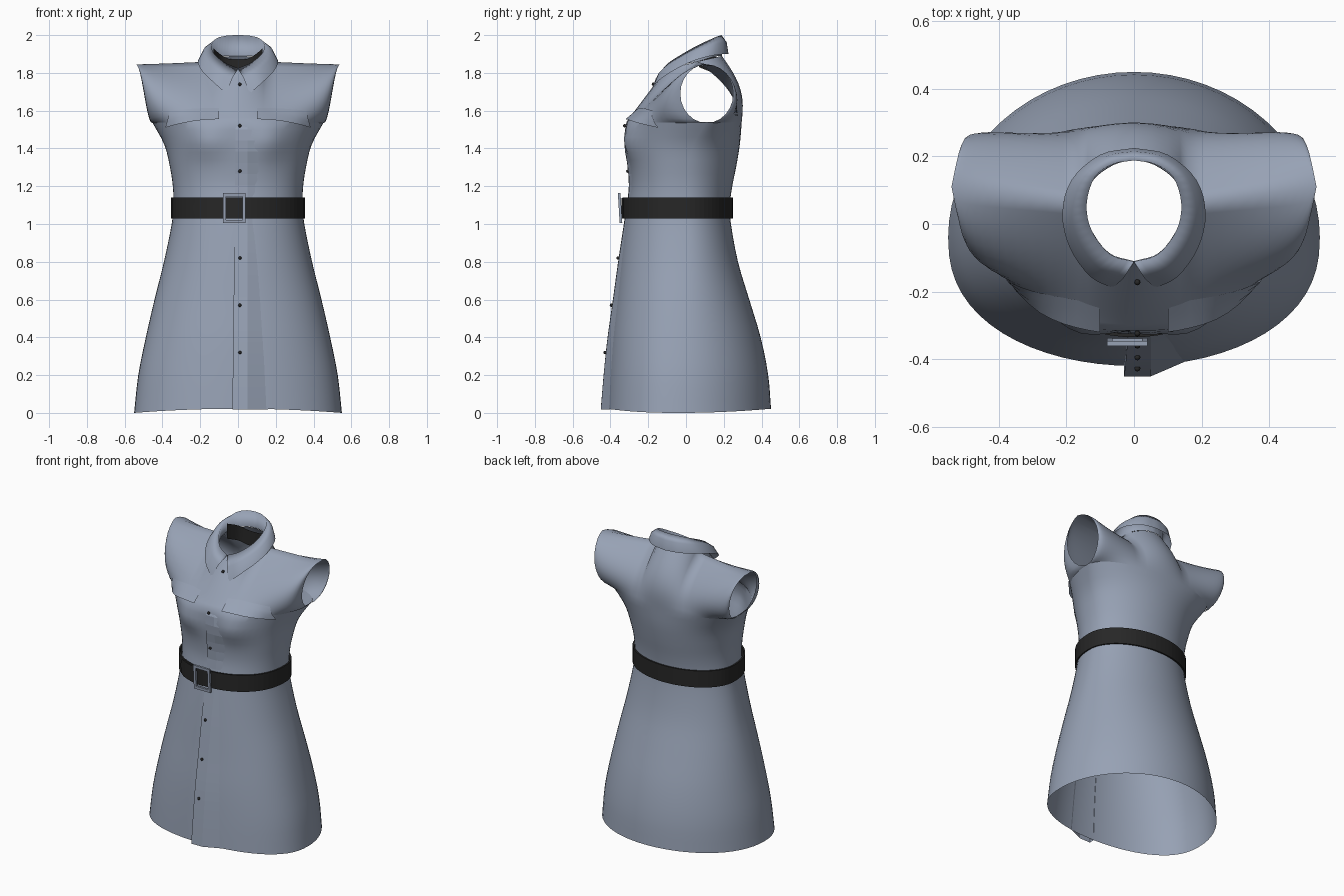
import bpy, bmesh, math
from mathutils import Vector
from mathutils.bvhtree import BVHTree

cube = bpy.data.objects.get("Cube")
if cube:
    bpy.data.objects.remove(cube)


def material(name, rgb):
    m = bpy.data.materials.new(name)
    m.use_nodes = True
    m.diffuse_color = (*rgb, 1)
    m.node_tree.nodes["Principled BSDF"].inputs["Base Color"].default_value = (*rgb, 1)
    return m


cloth = material("blue grey cloth", (0.31, 0.36, 0.46))
black = material("black leather", (0.02, 0.02, 0.02))


def add_grid(bm, rows):
    grid = [[bm.verts.new(p) for p in row] for row in rows]
    for a, b in zip(grid, grid[1:]):
        for i in range(len(a) - 1):
            bm.faces.new((a[i], a[i + 1], b[i + 1], b[i]))


def finish(bm, name, mat, smooth=True):
    bmesh.ops.remove_doubles(bm, verts=bm.verts, dist=0.0005)
    bmesh.ops.recalc_face_normals(bm, faces=bm.faces)
    me = bpy.data.meshes.new(name)
    bm.to_mesh(me)
    bm.free()
    me.materials.append(mat)
    for p in me.polygons:
        p.use_smooth = smooth
    ob = bpy.data.objects.new(name, me)
    bpy.context.collection.objects.link(ob)
    return ob


def sheet(name, rows, mat, smooth=True):
    bm = bmesh.new()
    add_grid(bm, rows)
    return finish(bm, name, mat, smooth)


def spline(keys, steps):
    """Smooth curve through the keys."""
    k = [Vector(p) for p in keys]
    k = [2 * k[0] - k[1]] + k + [2 * k[-1] - k[-2]]
    out = []
    for i in range(1, len(k) - 2):
        a, b, c, d = k[i - 1:i + 3]
        for j in range(steps):
            t = j / steps
            out.append(b + (c - a) * t / 2 + (2 * a - 5 * b + 4 * c - d) * t * t / 2
                       + (3 * b - a - 3 * c + d) * t ** 3 / 2)
    return out + [k[-2]]


# Dress body: height, half width, then front, side and back depth
levels = [
    (0, .55, (-.42, -.04, .45)), (.2, .528, (-.41, -.03, .435)),
    (.4, .488, (-.395, -.02, .395)), (.6, .442, (-.372, -.01, .335)),
    (.8, .392, (-.35, 0, .275)), (1, .351, (-.325, 0, .238)),
    (1.1, .342, (-.31, 0, .232)), (1.2, .345, (-.297, 0, .245)),
    (1.3, .36, (-.302, .01, .265)), (1.42, .39, (-.315, .04, .285)),
    (1.54, .455, (-.315, .11, .295))]
sizes = spline([(z, w) for z, w, d in levels], 3)
depths = spline([d for z, w, d in levels], 3)


def ring_point(size, depth, t):
    (z, w), (front, side, back) = size, depth
    c = math.cos(t)
    reach = (front - side) * c ** .85 if c > 0 else (back - side) * -c
    hem = 0.022 * c * c * max(0, 1 - z / 0.2)
    return Vector((w * math.sin(t), side + reach, z + hem))


def bust(p):
    if p.y < 0:
        p.y -= .035 * math.exp(-((abs(p.x) - .17) / .1) ** 2 - ((p.z - 1.44) / .09) ** 2)
    return p


HALF = 32
NECK = math.sin(math.radians(22.5))


def top_edge(s, sign):
    """Neckline in the middle, shoulder seam outside it; sign is -1 at the front."""
    if abs(s) <= NECK + 1e-5:
        a = s / NECK * math.pi / 2
        c = math.cos(a)
        y, z = (-.17, -.045) if sign < 0 else (.13, .03)
        return Vector((.15 * math.sin(a), .06 + y * c, 1.86 + z * c))
    f = (abs(s) - NECK) / (1 - NECK)
    return Vector((math.copysign(.15 + .39 * f, s), .06 + .05 * f, 1.86 - .02 * f))


def upper_point(s, v, sign, low):
    p = low.lerp(top_edge(s, sign), v)
    arc = math.sin(math.pi * v)
    p.y += sign * .14 * arc * s * s
    p.z += (1.69 - .155 * math.cos(math.pi * v) - (1.54 + .3 * v)) * s ** 4
    if sign > 0:
        p.y += .045 * arc * (1 - s * s)
    return p


bm = bmesh.new()
turns = [math.pi * i / HALF for i in range(2 * HALF + 1)]
add_grid(bm, [[bust(ring_point(s, d, t)) for t in turns] for s, d in zip(sizes, depths)])
for sign in (-1, 1):
    rows = []
    for j in range(13):
        row = []
        for i in range(HALF + 1):
            t = math.pi * (i / HALF - .5)
            low = ring_point(sizes[-1], depths[-1], t if sign < 0 else math.pi - t)
            row.append(bust(upper_point(math.sin(t), j / 12, sign, low)))
        rows.append(row)
    add_grid(bm, rows)
tree = BVHTree.FromBMesh(bm)
finish(bm, "dress_body", cloth)


def front_y(x, z):
    hit = tree.ray_cast(Vector((x, -1, z)), Vector((0, 1, 0)))[0]
    return hit.y if hit and hit.y < .1 else -.11


# Overlapping front placket, looser towards the hem
rows = []
for i in range(31):
    z = .018 + 1.78 * i / 30
    off = .006 + .027 * max(0, 1 - z)
    edge = -.03 + .012 * z
    y = front_y(edge, z + .01)
    rows.append([(edge, y + .002, z), (edge, y - off, z),
                 (.05, front_y(.05, z + .01) - off, z),
                 (.16 - .04 * z, front_y(.16 - .04 * z, z + .01) + .002, z)])
sheet("front_placket", rows, cloth, False)

# Buttons
for z in (.32, .57, .82, 1.28, 1.52, 1.74):
    bm = bmesh.new()
    bmesh.ops.create_uvsphere(bm, u_segments=8, v_segments=6, radius=.009)
    off = .008 + .027 * max(0, 1 - z)
    bmesh.ops.translate(bm, verts=bm.verts, vec=(.01, front_y(.01, z) - off, z))
    finish(bm, "button", black)

# Chest pocket flaps
for side, name in ((1, "left_pocket_flap"), (-1, "right_pocket_flap")):
    rows = []
    for i in range(9):
        f = i / 8
        top = (.1 + .26 * f, 1.615 - .015 * f * f)
        low = (.1 + .285 * f, 1.555 - .045 * f ** 2)
        row = []
        for k in range(4):
            x, z = (a + (b - a) * k / 3 for a, b in zip(top, low))
            row.append((side * x, front_y(side * x, z) - .004 - .006 * k, z))
        rows.append(row)
    sheet(name, rows, cloth)

# Collar: stand, fold line and turned-down leaf, mirrored about the centre
base = [(0, -.11, 1.81), (.075, -.085, 1.82), (.13, -.01, 1.845), (.148, .06, 1.86),
        (.12, .13, 1.88), (.06, .175, 1.89), (0, .19, 1.89)]
fold = [(0, -.112, 1.825), (.07, -.09, 1.855), (.125, -.02, 1.90), (.14, .06, 1.945),
        (.115, .14, 1.982), (.06, .178, 1.997), (0, .188, 2)]
leaf = [(.062, -.19, 1.69), (.13, -.155, 1.75), (.19, -.07, 1.81), (.212, .03, 1.86),
        (.185, .13, 1.89), (.1, .205, 1.9), (0, .225, 1.9)]
bm = bmesh.new()
curves = [spline(c, 4) for c in (base, fold, leaf)]
middle = [a.lerp(b, .5) + Vector((a.x * .06, (a.y - .04) * .06, .012))
          for a, b in zip(curves[1], curves[2])]
curves.insert(2, middle)
for side in (1, -1):
    add_grid(bm, [[(side * p.x, p.y, p.z) for p in c] for c in curves])
finish(bm, "collar", cloth)

# Dark facing inside the back of the neck
half = spline([(.13, .07, 1.93), (.095, .14, 1.9), (.05, .166, 1.875), (0, .172, 1.87)], 3)
rim = half + [Vector((-p.x, p.y, p.z)) for p in reversed(half[:-1])]
sheet("neck_facing", [rim, [p - Vector((0, 0, .1)) for p in rim]], black)


# Belt with an overlapping rounded tail
def belt_ring(z, grow):
    return [ring_point((z, .345 + grow), (-.325 - grow, 0, .238 + grow), t) for t in turns]


sheet("belt", [belt_ring(z, g) for z, g in
               ((1.03, 0), (1.03, .01), (1.14, .01), (1.14, 0), (1.03, 0))], black, False)
rows = []
for i in range(13):
    x = -.24 + .22 * i / 12
    tip = min(1, (x + .24) / .04)
    h = .006 + .048 * math.sqrt(tip * (2 - tip))
    c = math.sqrt(1 - (x / .355) ** 2)
    rows.append([(x, -.335 * c ** .85 - .006, 1.084 + k * h) for k in (-1, 1)])
sheet("belt_tail", rows, black)

# Rectangular buckle frame
loops = []
for hw, hh, y in ((.06, .08, -.342), (.06, .08, -.356), (.044, .062, -.356),
                  (.044, .062, -.342), (.06, .08, -.342)):
    loops.append([(-.02 + a * hw, y - .06 * b * hh, 1.084 + b * hh)
                  for a, b in ((-1, -1), (1, -1), (1, 1), (-1, 1), (-1, -1))])
sheet("belt_buckle", loops, cloth, False)
